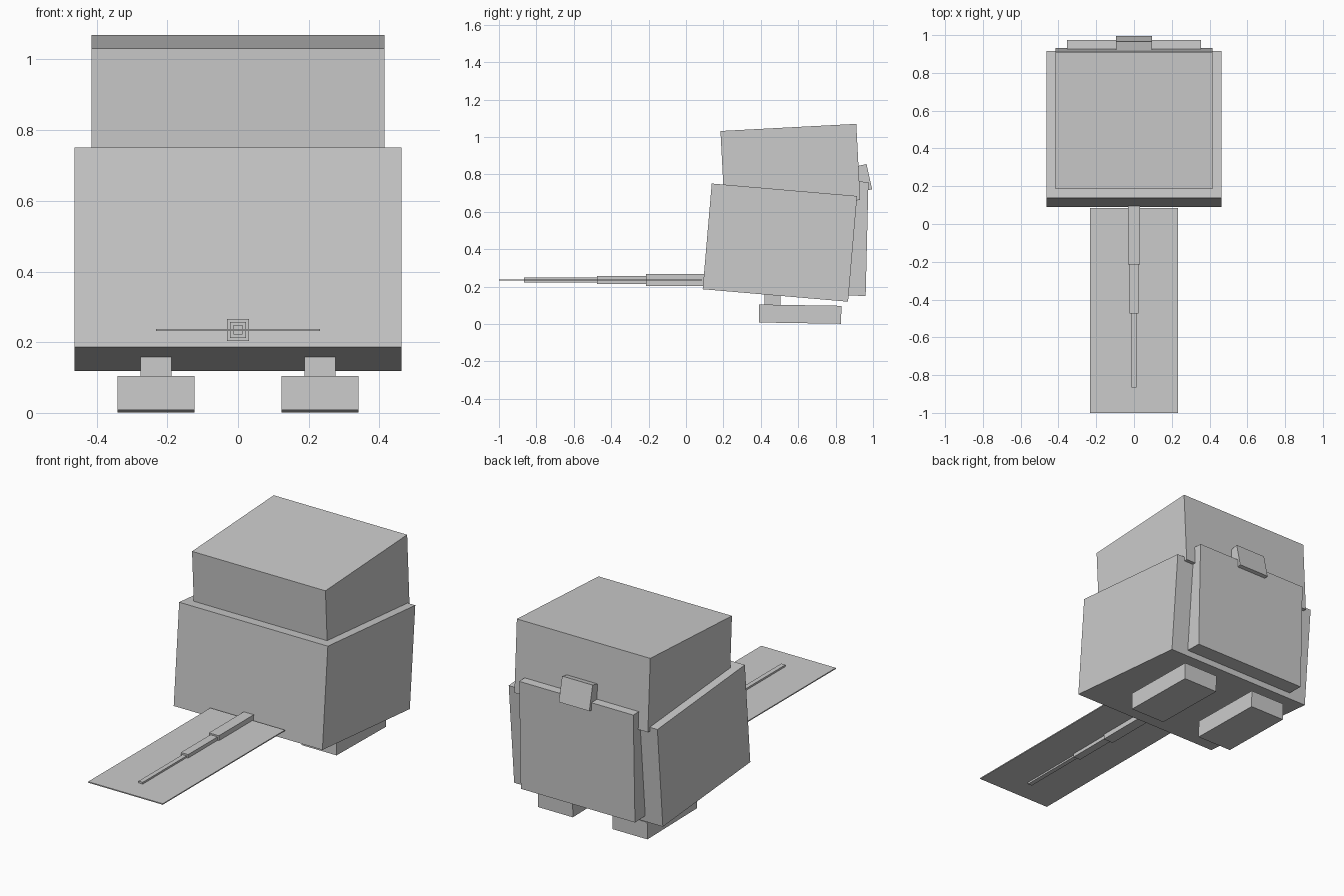
import bpy
import bmesh
from math import radians
from mathutils import Matrix

cube = bpy.data.objects.get("Cube")
if cube:
    bpy.data.objects.remove(cube, do_unlink=True)

grey = bpy.data.materials.new("plain grey")
grey.use_nodes = True
grey.diffuse_color = (0.6, 0.6, 0.6, 1)
grey.node_tree.nodes["Principled BSDF"].inputs["Base Color"].default_value = (0.6, 0.6, 0.6, 1)


def box(name, size, centre, tilt=0):
    """Box of a given size, tilted about the x axis (degrees)."""
    mesh = bpy.data.meshes.new(name)
    bm = bmesh.new()
    bmesh.ops.create_cube(bm, size=1, matrix=Matrix.Diagonal((*size, 1)))
    bm.to_mesh(mesh)
    bm.free()
    mesh.materials.append(grey)
    obj = bpy.data.objects.new(name, mesh)
    obj.location = centre
    obj.rotation_euler.x = radians(tilt)
    bpy.context.collection.objects.link(obj)
    return obj


# Body leaning back, with the head sunk into it
box("body", (0.925, 0.78, 0.567), (0, 0.502, 0.435), -4.9)
box("head", (0.83, 0.727, 0.408), (0, 0.558, 0.847), 3)

# Backpack and its latch
box("backpack", (0.71, 0.1, 0.61), (0, 0.918, 0.456), -1.4)
box("backpack_latch", (0.19, 0.07, 0.138), (0, 0.946, 0.78), 12.5)

# Legs and feet
for side, x in (("left", 0.232), ("right", -0.232)):
    box(side + "_foot", (0.217, 0.44, 0.096), (x, 0.61, 0.0525), -0.9)
    box(side + "_leg", (0.087, 0.085, 0.12), (x, 0.463, 0.155))

# Stepped rod in front of the body: end positions and widths
steps = (("rod_base", 0.1, -0.214, 0.062),
         ("rod_middle", -0.214, -0.475, 0.045),
         ("rod_tip", -0.475, -0.865, 0.026))
for name, start, end, width in steps:
    box(name, (width, start - end, width), (0, (start + end) / 2, 0.235))

# Thin flat sheet around the rod
box("flat_sheet", (0.464, 1.085, 0.006), (0, -0.4575, 0.235))
